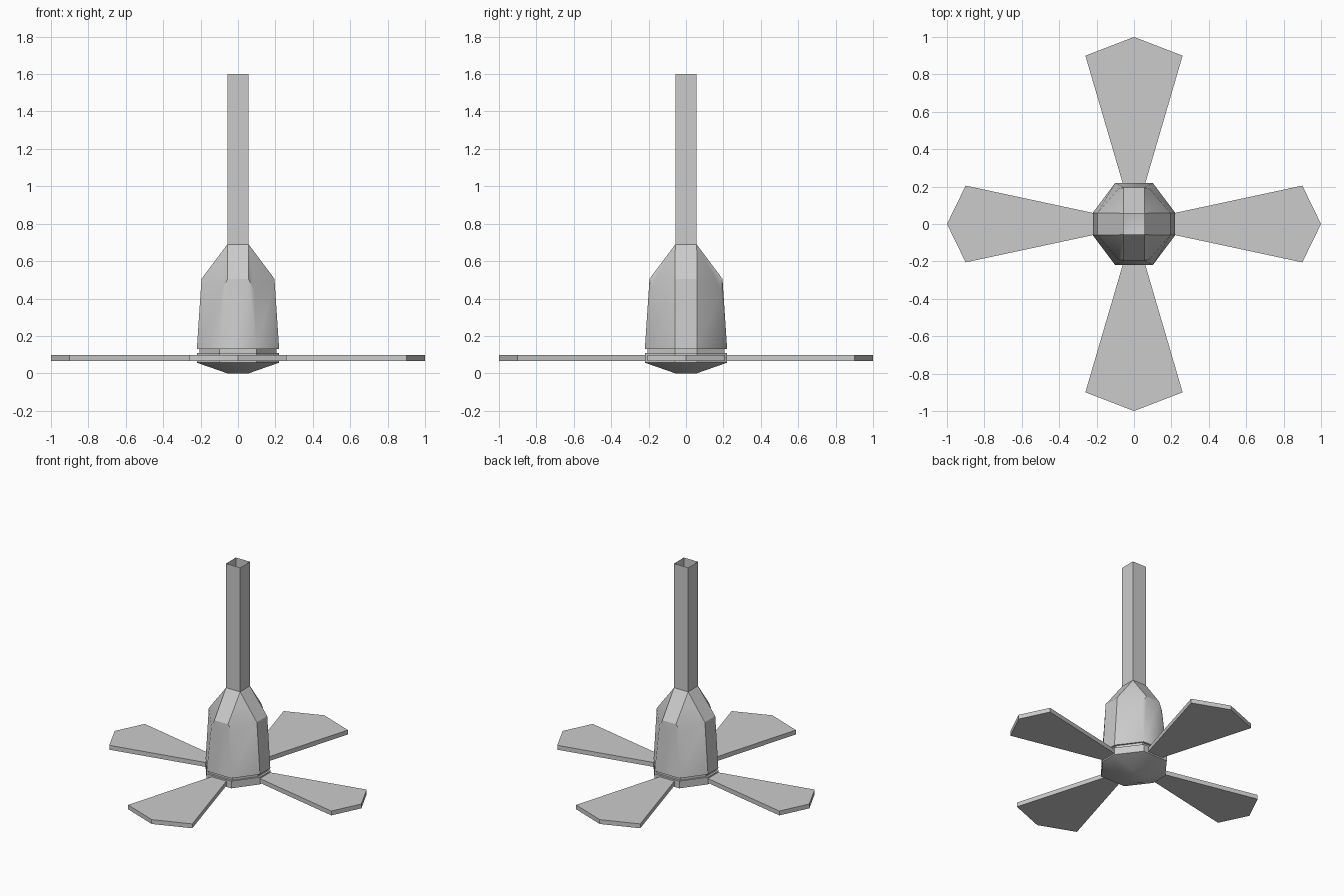
import bpy, bmesh, math

if "Cube" in bpy.data.objects:
    bpy.data.objects.remove(bpy.data.objects["Cube"])


def finish(bm, name, smooth=False):
    mesh = bpy.data.meshes.new(name)
    bm.to_mesh(mesh)
    bm.free()
    obj = bpy.data.objects.new(name, mesh)
    bpy.context.collection.objects.link(obj)
    if smooth:
        bpy.ops.object.select_all(action='DESELECT')
        obj.select_set(True)
        bpy.context.view_layer.objects.active = obj
        bpy.ops.object.shade_smooth_by_angle(angle=math.radians(30))
    return obj


def ring(corner):
    """Mirror one quadrant's corner points into a full closed ring."""
    pts = []
    for sx, sy, step in ((1, 1, 1), (-1, 1, -1), (-1, -1, 1), (1, -1, -1)):
        pts += [(sx * x, sy * y, z) for x, y, z in corner[::step]]
    return pts


def loft(name, corners, cap_end=False, smooth=False):
    bm = bmesh.new()
    cache = {}

    def vert(p):
        if p not in cache:
            cache[p] = bm.verts.new(p)
        return cache[p]

    def face(pts):
        vs = list(dict.fromkeys(vert(p) for p in pts))
        if len(vs) > 2:
            bm.faces.new(vs)

    rings = [ring(c) for c in corners]
    n = len(rings[0])
    for r0, r1 in zip(rings, rings[1:]):
        for i in range(n):
            j = (i + 1) % n
            # rings run from top to bottom
            face((r0[j], r0[i], r1[i], r1[j]))
    if cap_end:
        face(rings[-1][::-1])
    return finish(bm, name, smooth)


def octagon(z, inset=0.0):
    return [(0.22 - inset, 0.06, z), (0.10, 0.22 - inset, z)]


# Hanging rod: open square tube
loft("rod", [[(0.057, 0.057, 1.6)], [(0.057, 0.057, 0.69)]])

# Motor housing: square collar, notched shoulder, octagonal skirt
loft("motor_housing", [
    [(0.057, 0.057, 0.69)] * 3,
    [(0.195, 0.06, 0.505), (0.085, 0.187, 0.45), (0.055, 0.195, 0.505)],
    [(0.22, 0.06, 0.13), (0.10, 0.22, 0.13), (0.10, 0.22, 0.13)],
    [(0.205, 0.06, 0.13), (0.10, 0.205, 0.13), (0.10, 0.205, 0.13)],
], smooth=True)

# Blade hub: recessed neck, octagonal disc and shallow bottom cap
loft("blade_hub", [
    octagon(0.13, 0.015), octagon(0.11, 0.015), octagon(0.11),
    octagon(0.057), [(0.057, 0.057, 0.0)] * 2,
], cap_end=True, smooth=True)


def blade(name, angle, tip_half):
    outline = [(0.20, -0.055), (0.90, -tip_half), (1.0, 0),
               (0.90, tip_half), (0.20, 0.055)]
    c, s = math.cos(angle), math.sin(angle)
    bm = bmesh.new()
    f = bm.faces.new([bm.verts.new((c * x - s * y, s * x + c * y, 0.067))
                      for x, y in outline])
    ext = bmesh.ops.extrude_face_region(bm, geom=[f], use_keep_orig=True)
    bmesh.ops.translate(bm, vec=(0, 0, 0.032), verts=[
        v for v in ext["geom"] if isinstance(v, bmesh.types.BMVert)])
    bmesh.ops.recalc_face_normals(bm, faces=bm.faces)
    finish(bm, name)


# Blades: the front and back pair is slightly wider
for i, side in enumerate(("right", "back", "left", "front")):
    blade("blade_" + side, i * math.pi / 2, 0.26 if i % 2 else 0.205)
